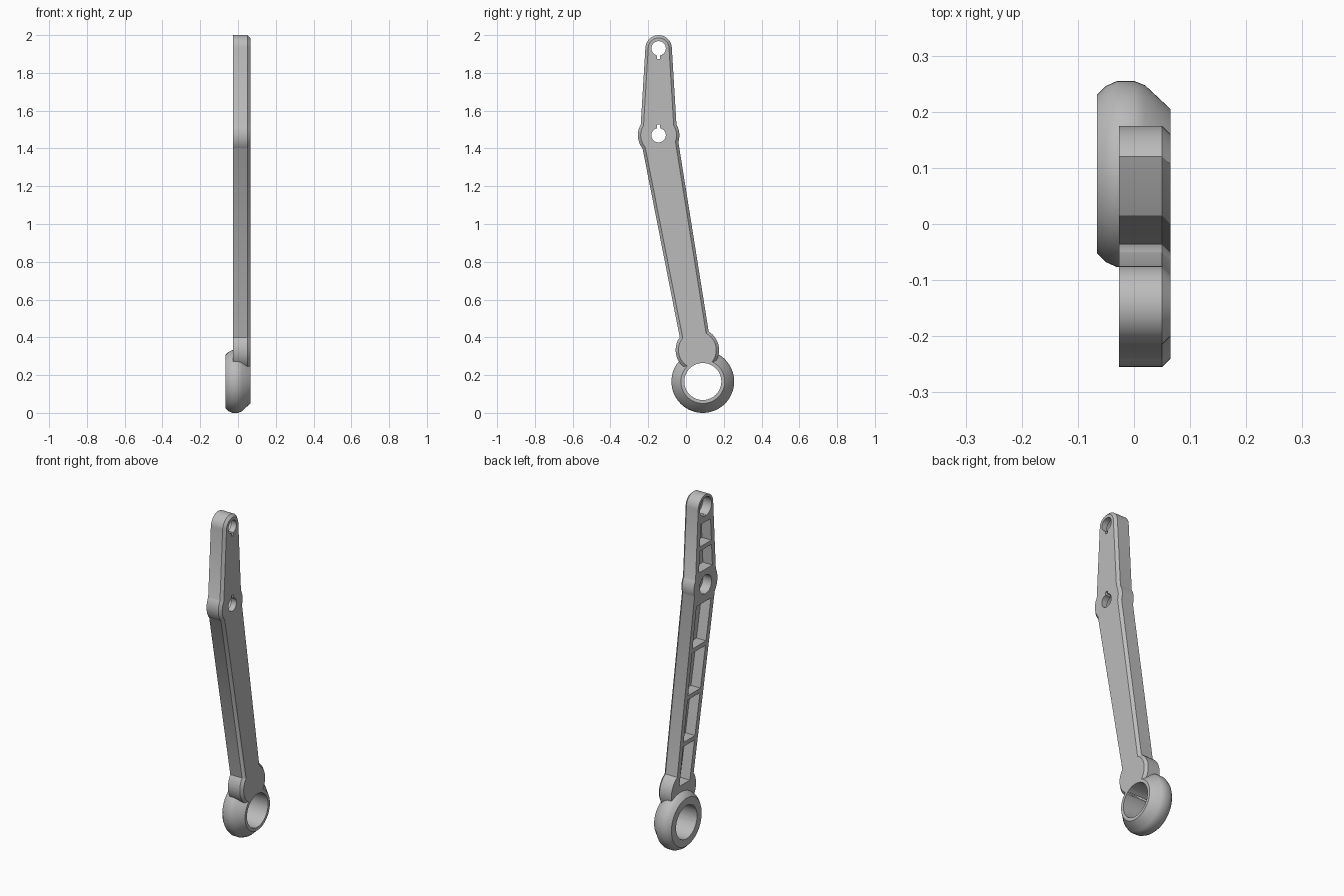
import bpy, bmesh
from math import sin, cos, pi, radians
from mathutils import Matrix

if "Cube" in bpy.data.objects:
    bpy.data.objects.remove(bpy.data.objects["Cube"])

BACK, FACE, FLOOR = -0.027, 0.065, 0.035     # pocketed side, solid side, pocket floor
CHAMFER, WALL = 0.015, 0.03
TOP, MID, LOW, EYE = (-0.145, 1.93), (-0.145, 1.47), (0.06, 0.333), (0.089, 0.166)

steel = bpy.data.materials.new("plain grey metal")
steel.use_nodes = True
steel.diffuse_color = (0.5, 0.5, 0.5, 1)
steel.node_tree.nodes["Principled BSDF"].inputs["Base Color"].default_value = (0.5, 0.5, 0.5, 1)


def finish(name, bm):
    bmesh.ops.recalc_face_normals(bm, faces=bm.faces[:])
    mesh = bpy.data.meshes.new(name)
    bm.to_mesh(mesh)
    bm.free()
    mesh.materials.append(steel)
    obj = bpy.data.objects.new(name, mesh)
    bpy.context.collection.objects.link(obj)
    return obj


def arc(centre, r, start=0, end=360, n=48):
    """Points (y, z) along an arc; a full circle leaves out the repeated end."""
    steps = n if end - start == 360 else n - 1
    angles = [radians(start + (end - start) * i / steps) for i in range(n)]
    return [(centre[0] + r * cos(a), centre[1] + r * sin(a)) for a in angles]


def prism(name, outline, x0=BACK, x1=FACE, chamfer=0):
    """Extrude a (y, z) outline along x, chamfering the rim at x1."""
    bm = bmesh.new()
    base = bm.faces.new([bm.verts.new((x0, y, z)) for y, z in outline])
    made = bmesh.ops.extrude_face_region(bm, geom=[base])["geom"]
    for v in made:
        if isinstance(v, bmesh.types.BMVert):
            v.co.x = x1
    bmesh.ops.recalc_face_normals(bm, faces=bm.faces[:])
    if chamfer:
        rim = [e for e in bm.edges if all(abs(v.co.x - x1) < 1e-5 for v in e.verts)]
        bmesh.ops.bevel(bm, geom=rim, offset=chamfer, segments=1, affect='EDGES')
    return finish(name, bm)


def combine(target, other, operation):
    mod = target.modifiers.new(operation.lower(), 'BOOLEAN')
    mod.object, mod.operation, mod.solver = other, operation, 'EXACT'
    bpy.context.view_layer.objects.active = target
    bpy.ops.object.modifier_apply(modifier=mod.name)
    bpy.data.objects.remove(other)


def cut(outline, x0, x1):
    combine(arm, prism("cutter", outline, x0, x1), 'DIFFERENCE')


def band(edges, z0, z1, inset=0):
    """Four-sided outline between two slanted edges, each (y, z, y, z)."""
    def at(e, z):
        return e[0] + (e[2] - e[0]) * (z - e[1]) / (e[3] - e[1])
    left, right = edges
    return [(at(left, z0) + inset, z0), (at(right, z0) - inset, z0),
            (at(right, z1) - inset, z1), (at(left, z1) + inset, z1)]


# Slanted sides of the two arm sections
upper = ((-0.243, 1.47, -0.215, 1.93), (-0.047, 1.47, -0.075, 1.93))
lower = ((-0.033, 0.4, -0.23, 1.4), (0.125, 0.4, -0.035, 1.4))

# Arm: long section, upper section with round cap, two round bosses
arm = prism("lever_arm", band(lower, LOW[1], MID[1]), chamfer=CHAMFER)
cap = arc(TOP, 0.07, 3, 177, 24)
combine(arm, prism("upper_arm", band(upper, MID[1], TOP[1])[:2] + cap, chamfer=CHAMFER), 'UNION')
combine(arm, prism("middle_boss", arc(MID, 0.11), chamfer=CHAMFER), 'UNION')
combine(arm, prism("lower_boss", arc(LOW, 0.115), chamfer=CHAMFER), 'UNION')

# Rounded eye ring at the foot, turned around the x axis
bm = bmesh.new()
profile = [(FACE, 0), (FACE, 0.116), (0.02, 0.158), (0, 0.166), (-0.03, 0.166),
           (-0.05, 0.157), (-0.066, 0.141), (-0.066, 0)]
verts = [bm.verts.new((x, 0, r)) for x, r in profile]
edges = [bm.edges.new(pair) for pair in zip(verts, verts[1:])]
bmesh.ops.spin(bm, geom=verts + edges, cent=(0, 0, 0), axis=(1, 0, 0),
               angle=2 * pi, steps=64, use_duplicate=False)
bmesh.ops.remove_doubles(bm, verts=bm.verts[:], dist=1e-4)
bmesh.ops.transform(bm, matrix=Matrix.Translation((0, *EYE)), verts=bm.verts[:])
combine(arm, finish("eye_ring", bm), 'UNION')
cut(arc(EYE, 0.098, n=64), -0.2, 0.2)

# Keyed pin holes with a recess on the pocketed side
for (y, z), way in ((TOP, -1), (MID, 1)):
    cut(arc((y, z), 0.055), -0.2, 0.03)
    cut(arc((y, z), 0.038), -0.2, 0.2)
    tip = z + way * 0.056
    cut([(y - 0.008, z), (y + 0.008, z), (y + 0.008, tip), (y - 0.008, tip)], -0.2, 0.2)

# Lightening pockets between ribs
for sides, spans in ((upper, ((1.56, 1.685), (1.71, 1.84))),
                     (lower, ((0.37, 0.59), (0.615, 0.85), (0.875, 1.11), (1.135, 1.37)))):
    for z0, z1 in spans:
        cut(band(sides, z0, z1, WALL), -0.2, FLOOR)

bpy.ops.object.select_all(action='DESELECT')
arm.select_set(True)
bpy.context.view_layer.objects.active = arm
bpy.ops.object.shade_smooth_by_angle(angle=radians(32))
